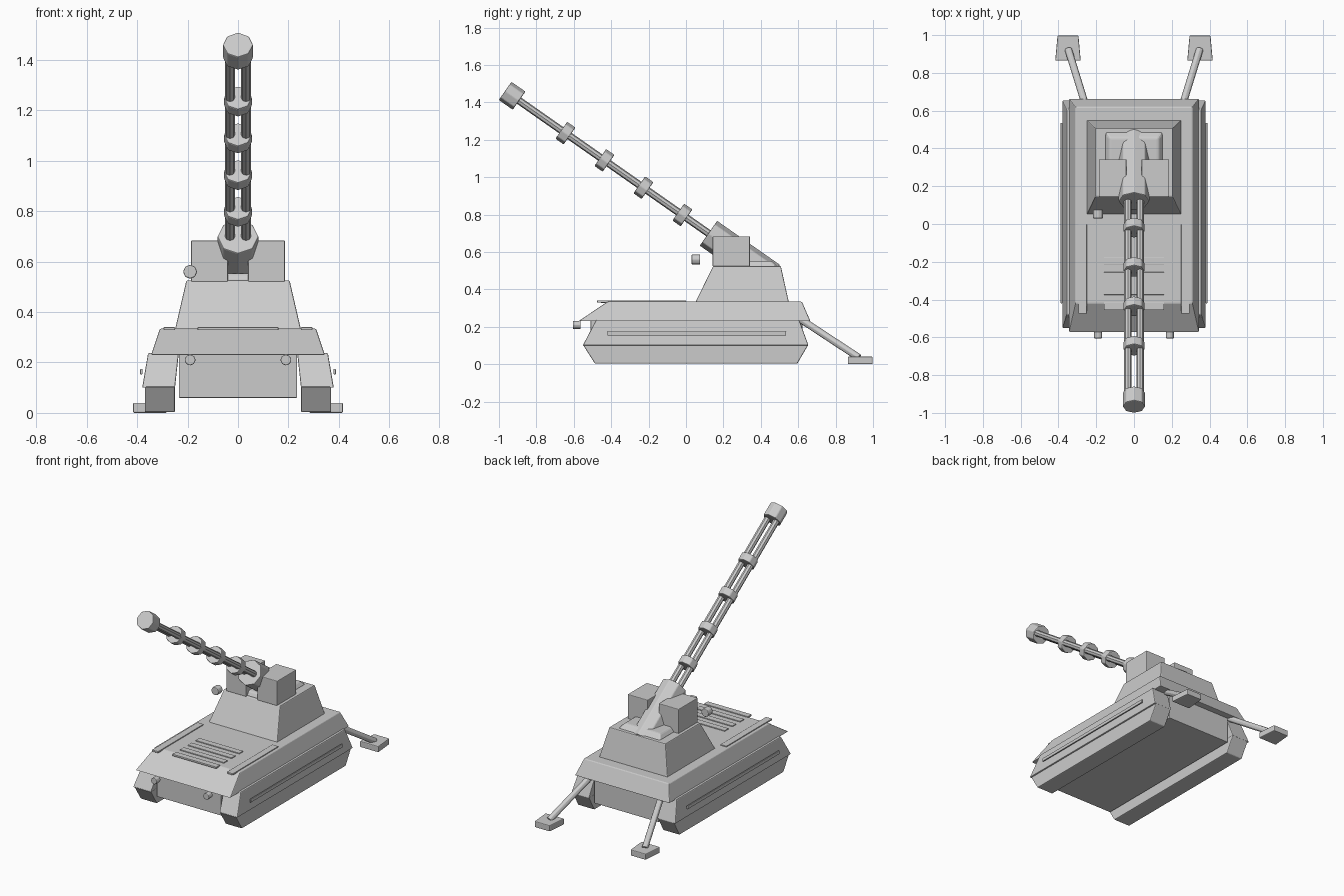
import bpy, bmesh, math
from mathutils import Vector

if "Cube" in bpy.data.objects:
    bpy.data.objects.remove(bpy.data.objects["Cube"])


def finish(name, bm, bevel):
    bmesh.ops.recalc_face_normals(bm, faces=bm.faces)
    me = bpy.data.meshes.new(name)
    bm.to_mesh(me)
    bm.free()
    ob = bpy.data.objects.new(name, me)
    bpy.context.collection.objects.link(ob)
    if bevel:
        m = ob.modifiers.new("edge_bevel", 'BEVEL')
        m.width, m.segments, m.limit_method = bevel, 2, 'ANGLE'
    return ob


def frustum(name, low, high, z0, z1, bevel=0.005):
    """Block between two rectangles given as (x0, x1, y0, y1)."""
    bm = bmesh.new()
    rings = []
    for (x0, x1, y0, y1), z in ((low, z0), (high, z1)):
        rings.append([bm.verts.new((x, y, z)) for x, y in
                      ((x0, y0), (x1, y0), (x1, y1), (x0, y1))])
    a, b = rings
    bm.faces.new(a)
    bm.faces.new(b)
    for i in range(4):
        j = (i + 1) % 4
        bm.faces.new((a[i], a[j], b[j], b[i]))
    return finish(name, bm, bevel)


def box(name, x0, x1, y0, y1, z0, z1, bevel=0.004):
    r = (x0, x1, y0, y1)
    return frustum(name, r, r, z0, z1, bevel)


def rod(name, p, q, r, sides=8, bevel=0.0):
    """Cylinder from p to q."""
    p, q = Vector(p), Vector(q)
    bm = bmesh.new()
    bmesh.ops.create_cone(bm, cap_ends=True, segments=sides, radius1=r,
                          radius2=r, depth=(q - p).length)
    ob = finish(name, bm, bevel)
    ob.rotation_mode = 'QUATERNION'
    ob.rotation_quaternion = (q - p).to_track_quat('Z', 'Y')
    ob.location = (p + q) / 2
    return ob


def span(s, a, b):
    return tuple(sorted((s * a, s * b)))


# Hull: belly box and sloped deck
box("belly", -0.235, 0.235, -0.51, 0.622, 0.06, 0.25)
frustum("deck", (-0.345, 0.345, -0.575, 0.665), (-0.31, 0.31, -0.42, 0.62),
        0.23, 0.334)

# Engine vent slats
for i in range(4):
    y = -0.195 - 0.08 * i
    box(f"vent_slat_{i + 1}", -0.16, 0.16, y - 0.02, y + 0.02, 0.328, 0.34, 0.002)

# Turret and its raised mount
frustum("turret", (-0.25, 0.25, 0.05, 0.55), (-0.205, 0.205, 0.145, 0.507),
        0.33, 0.525)
frustum("gun_mount", (-0.155, 0.155, 0.15, 0.492), (-0.13, 0.13, 0.17, 0.457),
        0.52, 0.553, 0.01)

# Parts on both sides
for s, tag in ((-1, "left"), (1, "right")):
    frustum(f"track_{tag}", (*span(s, 0.25, 0.37), -0.487, 0.595),
            (*span(s, 0.25, 0.37), -0.552, 0.655), 0.003, 0.105)
    frustum(f"track_guard_{tag}", (*span(s, 0.25, 0.38), -0.552, 0.655),
            (*span(s, 0.235, 0.357), -0.48, 0.605), 0.1, 0.237)
    box(f"side_rail_{tag}", *span(s, 0.379, 0.388), -0.42, 0.535, 0.153, 0.174, 0.002)
    box(f"deck_strip_{tag}", *span(s, 0.25, 0.295), -0.475, 0.0, 0.329, 0.34, 0.002)
    box(f"gun_side_box_{tag}", *span(s, 0.04, 0.186), 0.143, 0.342, 0.52, 0.684)
    rod(f"headlight_{tag}", (s * 0.19, -0.605, 0.21), (s * 0.19, -0.563, 0.21),
        0.022, 8, 0.004)
    rod(f"support_leg_{tag}", (s * 0.245, 0.59, 0.255), (s * 0.348, 0.925, 0.035),
        0.02, 8, 0.003)
    # Trapezoid foot pad
    foot = box(f"support_foot_{tag}", *span(s, 0.282, 0.417), 0.865, 0.998,
               0.0, 0.04, 0.005)
    for v in foot.data.vertices:
        if v.co.y > 0.95:
            v.co.x = s * 0.35 + (v.co.x - s * 0.35) * 0.82

# Small spotlight beside the turret
rod("spotlight", (-0.19, 0.03, 0.56), (-0.19, 0.076, 0.56), 0.028, 8, 0.005)

# Gun: all pieces lie on one axis raised 35 degrees
ang = math.radians(35)
axis = Vector((0, -math.cos(ang), math.sin(ang)))
base = Vector((0, 0.12, 0.7))


def on_axis(t, x=0.0):
    return base + axis * t + Vector((x, 0, 0))


rod("breech", on_axis(-0.41), on_axis(0), 0.082, 8, 0.005)
for x, tag in ((-0.032, "left"), (0.032, "right")):
    rod(f"barrel_{tag}", on_axis(-0.05, x), on_axis(1.27, x), 0.02, 8)
for i in range(4):
    t = 0.17 + i * 0.2545
    rod(f"barrel_ring_{i + 1}", on_axis(t - 0.027), on_axis(t + 0.027), 0.056, 8, 0.005)
rod("muzzle", on_axis(1.236), on_axis(1.327), 0.06, 8, 0.005)
